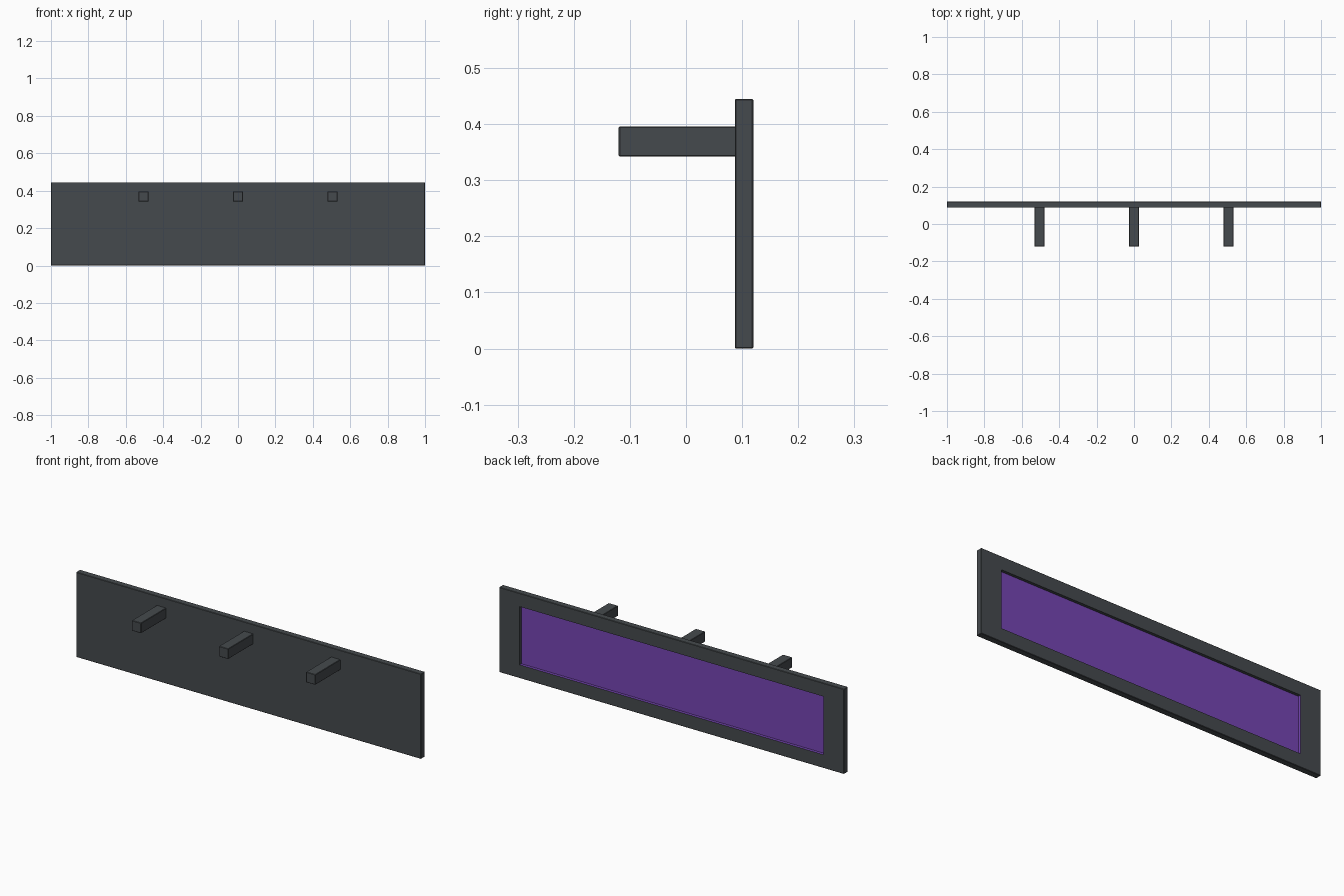
import bpy, bmesh
from mathutils import Vector, Matrix

if "Cube" in bpy.data.objects:
    bpy.data.objects.remove(bpy.data.objects["Cube"])


def material(name, color):
    m = bpy.data.materials.new(name)
    m.diffuse_color = (*color, 1)
    m.use_nodes = True
    m.node_tree.nodes["Principled BSDF"].inputs["Base Color"].default_value = m.diffuse_color
    return m


dark = material("dark_metal", (0.06, 0.068, 0.075))
purple = material("purple_panel", (0.18, 0.06, 0.45))


def box_bmesh(lo, hi, bevel):
    """Box between two corners with slightly eased edges."""
    lo, hi = Vector(lo), Vector(hi)
    bm = bmesh.new()
    bmesh.ops.create_cube(bm, size=1, matrix=Matrix.Translation((lo + hi) / 2)
                          @ Matrix.Diagonal((*(hi - lo), 1)))
    bmesh.ops.bevel(bm, geom=bm.edges[:], offset=bevel, segments=1,
                    affect='EDGES', profile=0.5)
    return bm


def finish(bm, name, mats):
    bm.normal_update()
    me = bpy.data.meshes.new(name)
    bm.to_mesh(me)
    bm.free()
    for m in mats:
        me.materials.append(m)
    ob = bpy.data.objects.new(name, me)
    bpy.context.collection.objects.link(ob)
    return ob


# Sign board with a recessed coloured panel on its back face
H, BACK, DEPTH = 0.445, 0.12, 0.015
bm = box_bmesh((-1, 0.087, 0), (1, BACK, H), 0.002)
bm.normal_update()
panel = max(bm.faces, key=lambda f: f.normal.y * f.calc_area())
bmesh.ops.inset_region(bm, faces=[panel], thickness=0.05)
for v in panel.verts:
    v.co.x = 0.88 if v.co.x > 0 else -0.88
    v.co.z = H - 0.07 if v.co.z > H / 2 else 0.07
walls = bmesh.ops.inset_region(bm, faces=[panel], thickness=0)["faces"]
for v in panel.verts:
    v.co.y = BACK - DEPTH
bm.normal_update()
panel.material_index = 1
# Lower and left recess walls share the panel colour
for f in walls:
    if f.normal.z > 0.5 or f.normal.x > 0.5:
        f.material_index = 1
finish(bm, "sign_board", [dark, purple])

# Three mounting pegs on the front
for name, x in (("left", -0.505), ("middle", 0), ("right", 0.505)):
    peg = box_bmesh((x - 0.027, -0.12, 0.342), (x + 0.027, 0.09, 0.396), 0.002)
    finish(peg, name + "_mounting_peg", [dark])
